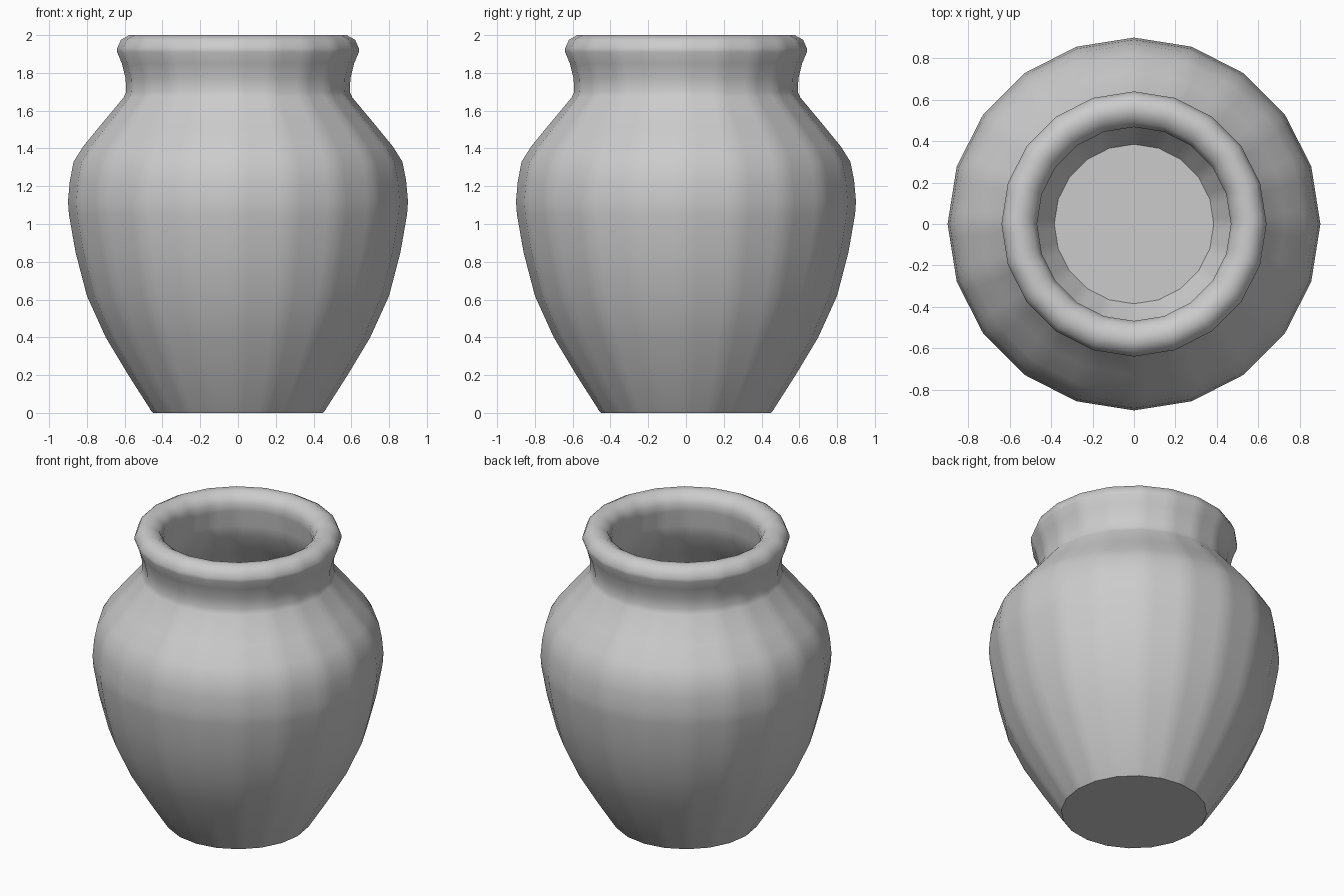
import bpy, bmesh
from math import cos, sin, radians

if "Cube" in bpy.data.objects:
    bpy.data.objects.remove(bpy.data.objects["Cube"])

SIDES = 20
STEP = 360 / SIDES
SOFT = 4  # degrees of soft shading either side of each facet corner

# Profile (radius, height): outside wall, rounded rim, then inside wall to floor
profile = [
    (0.45, 0.0), (0.46, 0.012), (0.58, 0.2), (0.70, 0.4), (0.80, 0.62),
    (0.86, 0.85), (0.895, 1.05), (0.90, 1.12), (0.89, 1.23), (0.87, 1.33),
    (0.82, 1.41), (0.73, 1.52), (0.605, 1.67), (0.592, 1.70), (0.595, 1.77),
    (0.615, 1.85), (0.64, 1.91), (0.64, 1.93), (0.62, 1.975), (0.575, 2.0),
    (0.53, 1.995), (0.49, 1.97), (0.468, 1.93), (0.47, 1.88), (0.49, 1.77),
    (0.495, 1.70), (0.65, 1.50), (0.77, 1.31), (0.81, 1.12), (0.77, 0.87),
    (0.71, 0.66), (0.61, 0.44), (0.49, 0.24), (0.385, 0.09),
]

# Columns: each corner of the polygon plus one on each adjoining flat face
columns = []
for k in range(SIDES):
    for d in (-SOFT, 0, SOFT):
        scale = cos(radians(STEP / 2)) / cos(radians(STEP / 2 - abs(d)))
        a = radians(k * STEP + d)
        columns.append((cos(a) * scale, sin(a) * scale))
n = len(columns)

# Lathe the wall
bm = bmesh.new()
rings = [[bm.verts.new((r * x, r * y, z)) for x, y in columns] for r, z in profile]
for lo, hi in zip(rings, rings[1:]):
    for i in range(n):
        j = (i + 1) % n
        bm.faces.new((lo[i], lo[j], hi[j], hi[i]))

# Underside and inner floor
bm.faces.new(rings[0][::-1])
bm.faces.new(rings[-1])

mesh = bpy.data.meshes.new("pot")
bm.to_mesh(mesh)
bm.free()
pot = bpy.data.objects.new("pot", mesh)
bpy.context.collection.objects.link(pot)

# Smooth shading with crisp base edges
bpy.context.view_layer.objects.active = pot
pot.select_set(True)
bpy.ops.object.shade_smooth_by_angle(angle=radians(50))
